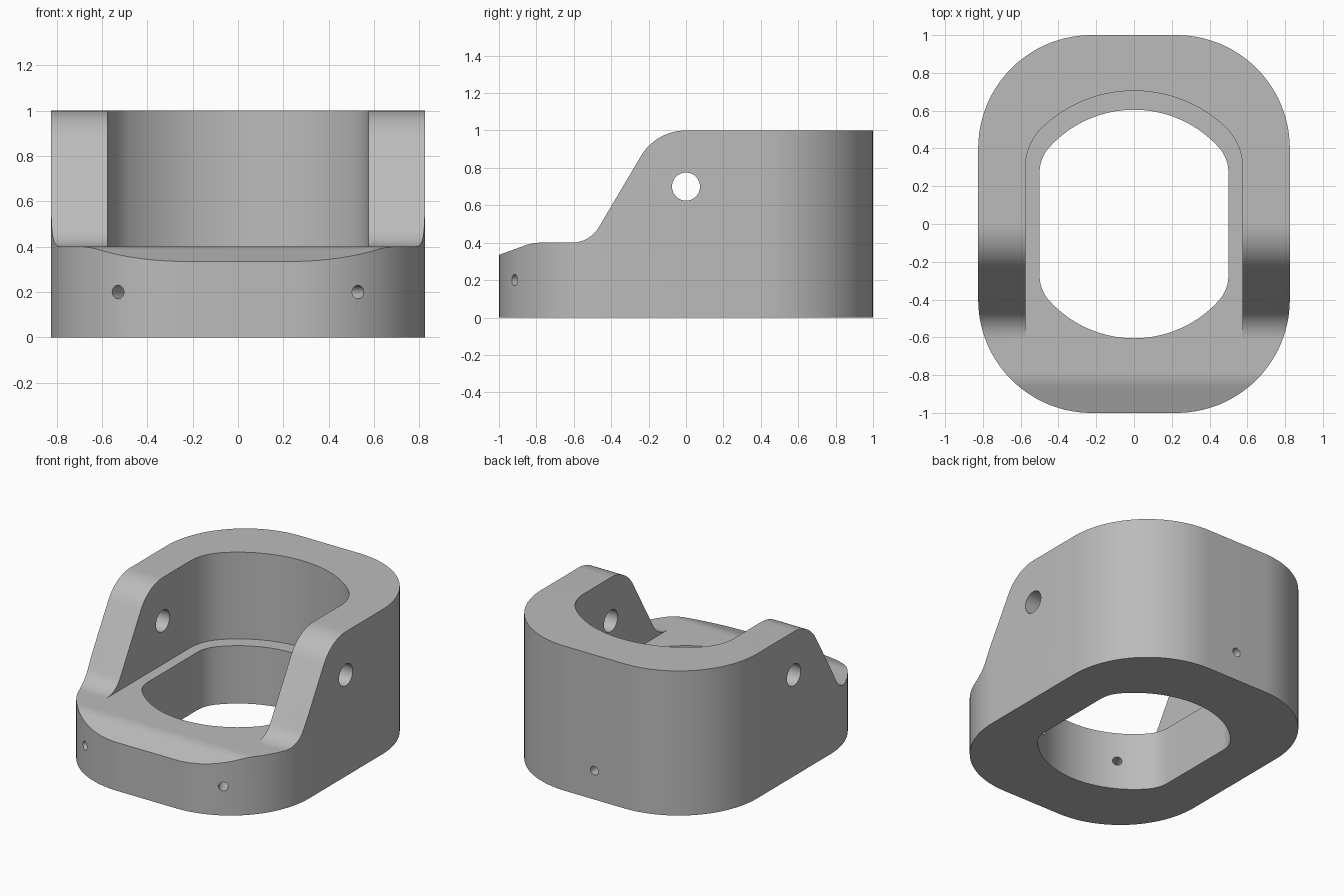
import bpy, bmesh
from math import sin, cos, pi, sqrt, atan2, radians, tan
from mathutils import Vector, Matrix

cube = bpy.data.objects.get("Cube")
if cube:
    bpy.data.objects.remove(cube, do_unlink=True)

grey = bpy.data.materials.new("plain grey")
grey.use_nodes = True
COLOUR = (0.5, 0.5, 0.5, 1)
grey.diffuse_color = COLOUR
grey.node_tree.nodes["Principled BSDF"].inputs["Base Color"].default_value = COLOUR


def fillet(corners, steps=16):
    """Outline from (x, y, radius) corners, each rounded by an arc."""
    out = []
    for i, (x, y, r) in enumerate(corners):
        p = Vector((x, y))
        if r == 0:
            out.append(p)
            continue
        a = (Vector(corners[i - 1][:2]) - p).normalized()
        b = (Vector(corners[(i + 1) % len(corners)][:2]) - p).normalized()
        half = a.angle(b) / 2
        centre = p + (a + b).normalized() * (r / sin(half))
        start = p + a * (r / tan(half)) - centre
        end = p + b * (r / tan(half)) - centre
        turn = start.angle_signed(end)
        for k in range(steps + 1):
            out.append(centre + Matrix.Rotation(-turn * k / steps, 2) @ start)
    return out


def arched_end(width, radius, corner, steps=14):
    """Half outline: a large arc about the origin, blended into straight sides."""
    cx = width - corner
    cy = sqrt((radius - corner) ** 2 - cx ** 2)
    a = atan2(cy, cx)
    right = [Vector((cx + corner * cos(a * k / steps), cy + corner * sin(a * k / steps)))
             for k in range(steps)]
    right += [Vector((radius * cos(t), radius * sin(t)))
              for t in (a + (pi / 2 - a) * k / steps for k in range(steps + 1))]
    return right + [Vector((-p.x, p.y)) for p in reversed(right[:-1])]


def prism(name, outline, low, high, place):
    """Extrude an outline from low to high; place maps (u, v, w) to x, y, z."""
    bm = bmesh.new()
    ends = [[bm.verts.new(place(p.x, p.y, w)) for p in outline] for w in (low, high)]
    bm.faces.new(ends[0])
    bm.faces.new(ends[1])
    n = len(outline)
    for i in range(n):
        j = (i + 1) % n
        bm.faces.new((ends[0][i], ends[0][j], ends[1][j], ends[1][i]))
    bmesh.ops.recalc_face_normals(bm, faces=bm.faces)
    return add_object(name, bm)


def pin(name, radius, start, end):
    """Round cutter between two points."""
    start, end = Vector(start), Vector(end)
    axis = end - start
    bm = bmesh.new()
    turn = axis.to_track_quat('Z', 'Y').to_matrix().to_4x4()
    bmesh.ops.create_cone(bm, cap_ends=True, segments=40, radius1=radius, radius2=radius,
                          depth=axis.length, matrix=Matrix.Translation((start + end) / 2) @ turn)
    return add_object(name, bm)


def add_object(name, bm):
    mesh = bpy.data.meshes.new(name)
    bm.to_mesh(mesh)
    bm.free()
    mesh.materials.append(grey)
    obj = bpy.data.objects.new(name, mesh)
    bpy.context.collection.objects.link(obj)
    return obj


def combine(target, cutter, operation='DIFFERENCE'):
    cutter.hide_render = True
    mod = target.modifiers.new("cut", 'BOOLEAN')
    mod.operation, mod.object, mod.solver = operation, cutter, 'EXACT'
    bpy.context.view_layer.objects.active = target
    bpy.ops.object.modifier_apply(modifier=mod.name)
    bpy.data.objects.remove(cutter, do_unlink=True)


def upright(u, v, w):
    return (u, v, w)


def sideways(u, v, w):
    return (w, u, v)


W, FLOOR = 0.825, 0.4

# Body: rounded block trimmed to the stepped side profile
block = [(W, 1, 0.6), (-W, 1, 0.6), (-W, -1, 0.6), (W, -1, 0.6)]
housing = prism("housing", fillet(block, 28), 0, 1.2, upright)
side = [(-1.2, -0.2, 0), (1.2, -0.2, 0), (1.2, 1, 0), (-0.16, 1, 0.28),
        (-0.515, FLOOR, 0.17), (-0.82, FLOOR, 0.23), (-1.2, 0.262, 0)]
combine(housing, prism("side_profile", fillet(side), -1, 1, sideways), 'INTERSECT')

# Upper recess, open to the front
arch = arched_end(0.575, 0.705, 0.3)
recess = arch + [Vector((-0.575, -0.72)), Vector((0.575, -0.72))]
combine(housing, prism("recess_cutter", recess, FLOOR, 1.3, upright))

# Through opening in the floor
end = arched_end(0.5, 0.605, 0.2)
opening = end + [-p for p in end]
combine(housing, prism("opening_cutter", opening, -0.2, 0.6, upright))

# Cross holes in both side arms
combine(housing, pin("pivot_cutter", 0.075, (-1, 0, 0.7), (1, 0, 0.7)))

# Three small radial holes through the lower wall
for angle in (90, 240, 300):
    d = Vector((cos(radians(angle)), sin(radians(angle)), 0))
    up = Vector((0, 0, 0.2))
    combine(housing, pin("screw_cutter", 0.03, d * 0.3 + up, d * 1.3 + up))

housing.select_set(True)
bpy.context.view_layer.objects.active = housing
bpy.ops.object.shade_smooth_by_angle(angle=radians(25))
